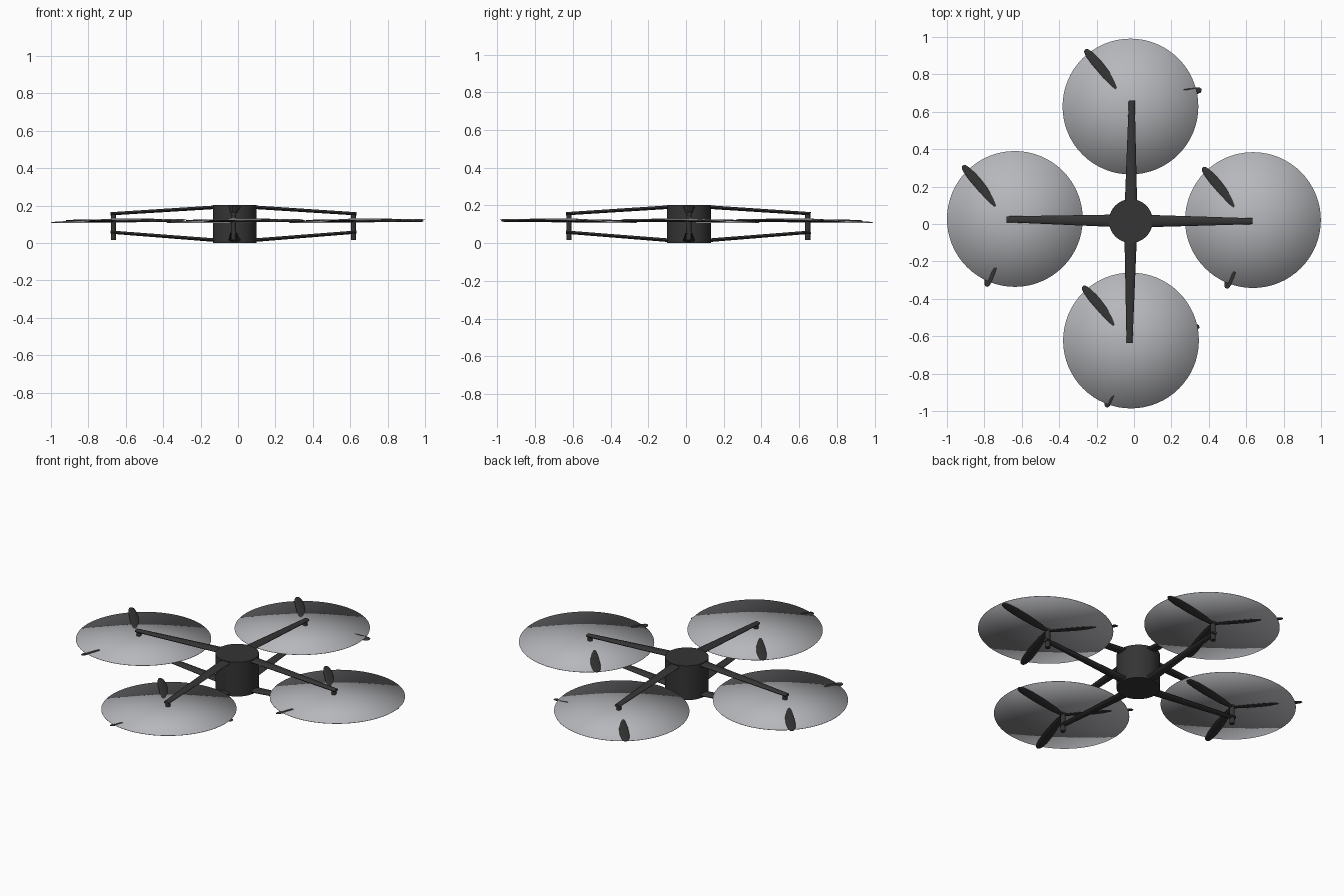
import bpy, bmesh, math
from mathutils import Vector, Matrix

cube = bpy.data.objects.get("Cube")
if cube:
    bpy.data.objects.remove(cube, do_unlink=True)


def material(name, colour):
    mat = bpy.data.materials.new(name)
    mat.use_nodes = True
    mat.diffuse_color = colour
    mat.node_tree.nodes["Principled BSDF"].inputs["Base Color"].default_value = colour
    return mat


CHARCOAL = material("charcoal", (0.035, 0.035, 0.036, 1))
GREY = material("light_grey", (0.47, 0.475, 0.5, 1))


def make_object(name, bm, mat):
    bmesh.ops.recalc_face_normals(bm, faces=bm.faces[:])
    mesh = bpy.data.meshes.new(name)
    bm.to_mesh(mesh)
    bm.free()
    mesh.materials.append(mat)
    obj = bpy.data.objects.new(name, mesh)
    bpy.context.collection.objects.link(obj)
    bpy.ops.object.select_all(action='DESELECT')
    obj.select_set(True)
    bpy.context.view_layer.objects.active = obj
    bpy.ops.object.shade_smooth_by_angle(angle=math.radians(40))
    return obj


def cylinder(name, centre, radius, low, high, sides):
    bm = bmesh.new()
    place = Matrix.Translation((centre[0], centre[1], (low + high) / 2))
    bmesh.ops.create_cone(bm, cap_ends=True, segments=sides, radius1=radius,
                          radius2=radius, depth=high - low, matrix=place)
    return make_object(name, bm, CHARCOAL)


def loft(name, stations, matrix, sides=10):
    """Oval rings along local x; each station is (x, half width, half thickness)."""
    bm = bmesh.new()
    rings = []
    for x, wide, thick in stations:
        angles = [math.tau * i / sides for i in range(sides)]
        rings.append([bm.verts.new((x, wide * math.cos(a), thick * math.sin(a)))
                      for a in angles])
    for a, b in zip(rings, rings[1:]):
        for i in range(sides):
            j = (i + 1) % sides
            bm.faces.new((a[i], a[j], b[j], b[i]))
    bm.faces.new(rings[0])
    bm.faces.new(rings[-1])
    bm.transform(matrix)
    return make_object(name, bm, CHARCOAL)


def arm(name, start, end):
    span = Vector(end) - Vector(start)
    flat = math.atan2(span.y, span.x)
    rise = math.atan2(span.z, math.hypot(span.x, span.y))
    place = (Matrix.Translation(start) @ Matrix.Rotation(flat, 4, 'Z')
             @ Matrix.Rotation(-rise, 4, 'Y'))
    loft(name, [(0, 0.033, 0.010), (span.length + 0.016, 0.016, 0.009)], place)


def rotor_disc(name, centre):
    # Shallow cone, leaning slightly
    bm = bmesh.new()
    bmesh.ops.create_cone(bm, cap_ends=False, segments=64, radius1=0.363,
                          radius2=0, depth=0.014)
    bmesh.ops.remove_doubles(bm, verts=bm.verts[:], dist=0.0001)
    for v in bm.verts:
        v.co.z += 0.02 * (v.co.x - v.co.y)
    bm.transform(Matrix.Translation((centre[0], centre[1], 0.125)))
    obj = make_object(name, bm, GREY)
    shell = obj.modifiers.new("thin_shell", 'SOLIDIFY')
    shell.thickness = 0.002


# Central body
HUB = Vector((-0.017, 0.016))
cylinder("central_body", HUB, 0.117, 0, 0.203, 40)

# Each rotor: post position, disc centre
rotors = {
    "left": ((0.617, 0.015), (0.636, 0.021)),
    "right": ((-0.666, 0.025), (-0.637, 0.027)),
    "back": ((-0.012, 0.645), (-0.019, 0.628)),
    "front": ((-0.024, -0.62), (-0.016, -0.623)),
}
blade_profile = [(0.005, 0.010, 0.005), (0.08, 0.020, 0.005), (0.2, 0.026, 0.005),
                 (0.3, 0.025, 0.005), (0.35, 0.020, 0.004), (0.372, 0.014, 0.004),
                 (0.38, 0.006, 0.002)]

for side, (post, disc) in rotors.items():
    cylinder(side + "_motor_post", post, 0.014, 0.016, 0.16, 16)
    root = HUB + (Vector(post) - HUB).normalized() * 0.09
    arm(side + "_upper_arm", (root.x, root.y, 0.192), (post[0], post[1], 0.157))
    arm(side + "_lower_arm", (root.x, root.y, 0.014), (post[0], post[1], 0.057))
    rotor_disc(side + "_rotor_disc", disc)
    # Three pitched blades
    for k in range(3):
        place = (Matrix.Translation((post[0], post[1], 0.118))
                 @ Matrix.Rotation(math.radians(131 + 120 * k), 4, 'Z')
                 @ Matrix.Rotation(math.radians(10), 4, 'X'))
        loft(f"{side}_blade_{k + 1}", blade_profile, place)
